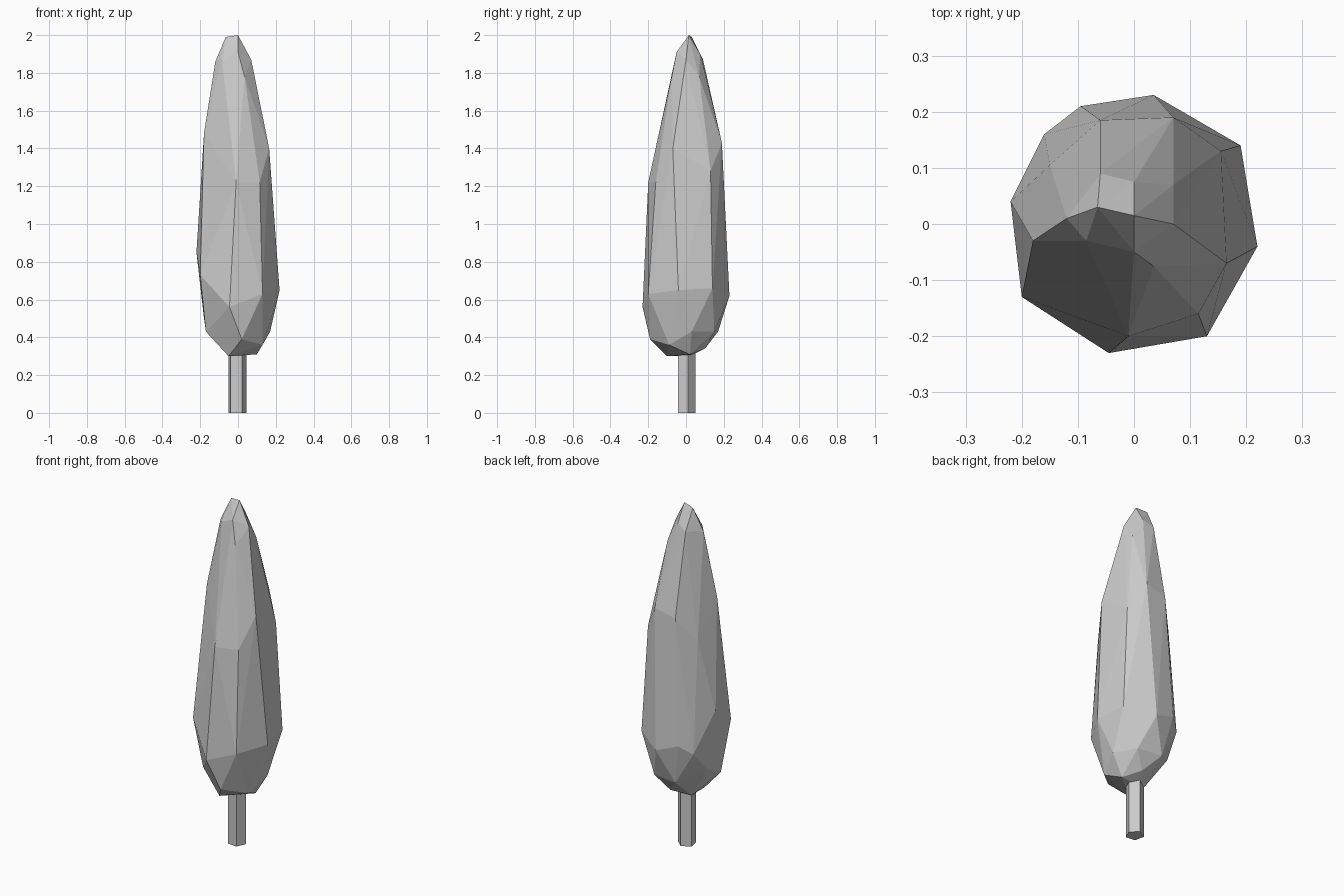
import bpy
import bmesh
import math
from mathutils import Matrix

default_cube = bpy.data.objects.get("Cube")
if default_cube:
    bpy.data.objects.remove(default_cube, do_unlink=True)


def make_material(name, colour):
    material = bpy.data.materials.new(name)
    material.use_nodes = True
    material.diffuse_color = colour
    shader = next(node for node in material.node_tree.nodes
                  if node.type == "BSDF_PRINCIPLED")
    shader.inputs["Base Color"].default_value = colour
    return material


def make_object(name, bm, material):
    bmesh.ops.recalc_face_normals(bm, faces=bm.faces)
    mesh = bpy.data.meshes.new(name)
    bm.to_mesh(mesh)
    bm.free()
    mesh.materials.append(material)
    for polygon in mesh.polygons:
        polygon.use_smooth = False
    mesh.update()
    tree_part = bpy.data.objects.new(name, mesh)
    bpy.context.collection.objects.link(tree_part)
    return tree_part


grey = make_material("plain grey", (0.6, 0.6, 0.6, 1))

# Crown: irregular rings of corners wrapped in one faceted skin
underside = [(-.05, -.1, .3), (.1, .02, .31), (.03, .1, .34), (-.05, .02, .3)]
lower_ring = [(-.17, -.08, .43), (.02, -.19, .39), (.13, -.09, .36),
              (.17, .03, .43), (.1, .15, .43), (-.05, .17, .43),
              (-.18, .06, .5)]
widest_ring = [(.035, .23, .62), (.19, .14, .66), (.22, -.04, .65),
               (.13, -.2, .63), (-.045, -.23, .56), (-.2, -.13, .73),
               (-.22, .04, .85), (-.16, .16, .62), (-.095, .21, .67)]
shoulder_ring = [(.07, .19, 1.43), (.155, .13, 1.28), (.165, -.07, 1.4),
                 (.115, -.16, 1.22), (-.01, -.2, 1.22), (-.18, -.03, 1.48),
                 (-.15, .105, 1.26), (-.06, .185, 1.4)]
neck_ring = [(-.12, .01, 1.86), (-.085, -.03, 1.87), (-.06, .09, 1.87),
             (0, .075, 1.9), (.07, 0, 1.87), (.07, .07, 1.78),
             (.035, -.075, 1.78), (0, -.05, 1.91)]
tip = [(-.065, .03, 1.99), (0, .015, 2)]

bm = bmesh.new()
for ring in (underside, lower_ring, widest_ring, shoulder_ring, neck_ring, tip):
    for corner in ring:
        bm.verts.new(corner)
hull = bmesh.ops.convex_hull(bm, input=bm.verts[:])
unused = {v for v in hull["geom_interior"] + hull["geom_unused"]
          if isinstance(v, bmesh.types.BMVert)}
bmesh.ops.delete(bm, geom=list(unused), context="VERTS")
make_object("crown", bm, grey)

# Trunk: five-sided post reaching into the crown
bm = bmesh.new()
placement = (Matrix.Translation((-.005, 0, .2))
             @ Matrix.Rotation(math.radians(12), 4, "Z"))
bmesh.ops.create_cone(bm, cap_ends=True, segments=5, radius1=.05, radius2=.05,
                      depth=.4, matrix=placement)
# Turn the first corner to point along the rotated x axis
first = max(bm.verts, key=lambda v: v.co.x)
offset = math.atan2(first.co.y, first.co.x + .005) - math.radians(12)
bmesh.ops.rotate(bm, verts=bm.verts, cent=(-.005, 0, 0),
                 matrix=Matrix.Rotation(-offset, 3, "Z"))
make_object("trunk", bm, grey)
